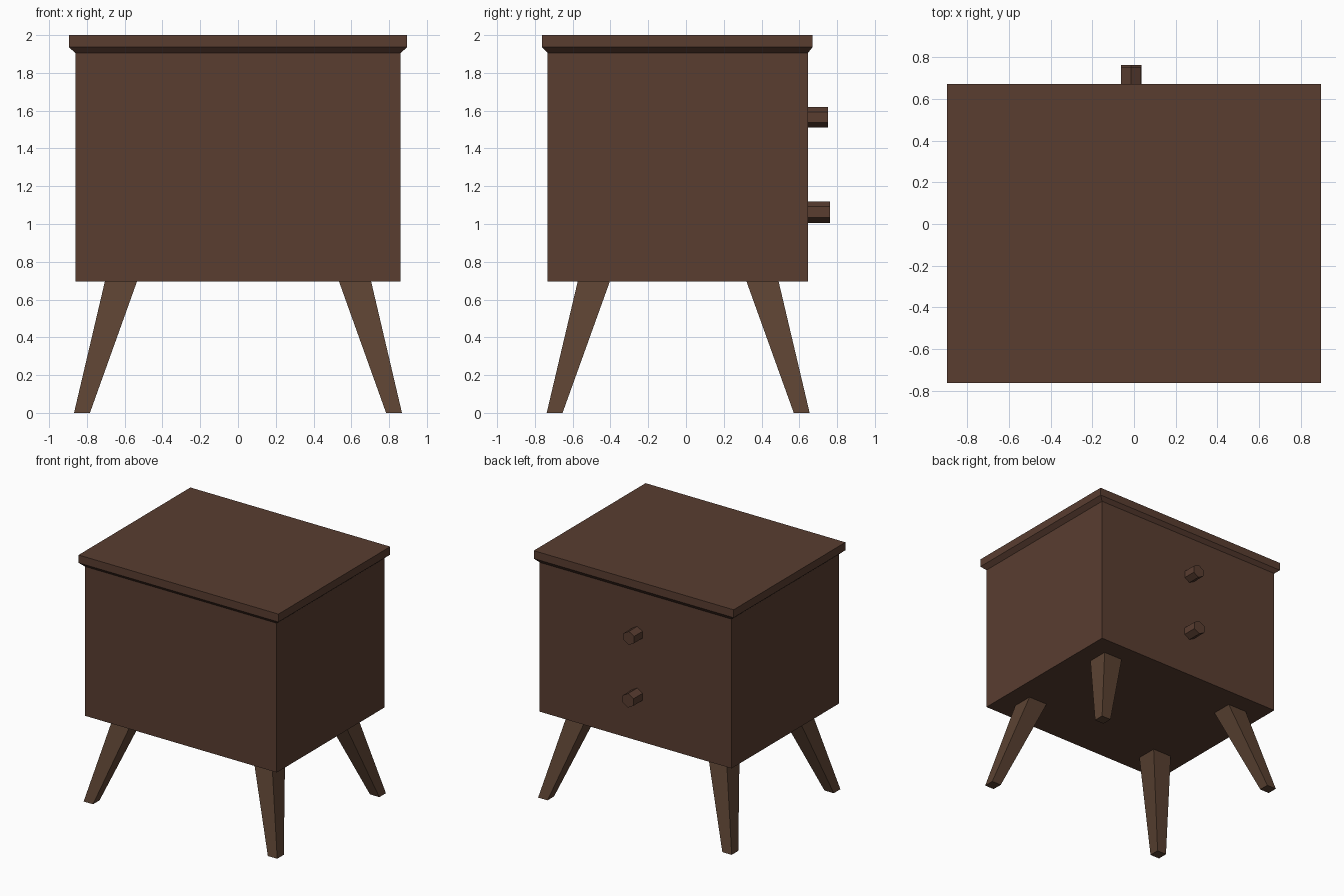
import bpy, bmesh, math

if "Cube" in bpy.data.objects:
    bpy.data.objects.remove(bpy.data.objects["Cube"])


def material(name, rgb):
    m = bpy.data.materials.new(name)
    m.diffuse_color = (*rgb, 1)
    m.use_nodes = True
    m.node_tree.nodes["Principled BSDF"].inputs["Base Color"].default_value = m.diffuse_color
    return m


body_wood = material("dark walnut", (0.100, 0.047, 0.030))
leg_wood = material("leg walnut", (0.105, 0.055, 0.032))


def loft(name, rings, mat):
    """Join equal-length point rings in order and cap both ends."""
    bm = bmesh.new()
    loops = [[bm.verts.new(p) for p in ring] for ring in rings]
    n = len(loops[0])
    for a, b in zip(loops, loops[1:]):
        for i in range(n):
            j = (i + 1) % n
            bm.faces.new((a[i], a[j], b[j], b[i]))
    bm.faces.new(loops[0])
    bm.faces.new(loops[-1])
    bmesh.ops.recalc_face_normals(bm, faces=bm.faces)
    me = bpy.data.meshes.new(name)
    bm.to_mesh(me)
    bm.free()
    me.materials.append(mat)
    ob = bpy.data.objects.new(name, me)
    bpy.context.collection.objects.link(ob)
    return ob


def rect(x0, x1, y0, y1, z):
    return [(x0, y0, z), (x1, y0, z), (x1, y1, z), (x0, y1, z)]


# Cabinet box
body = (-0.86, 0.86, -0.732, 0.645)
loft("cabinet_body", [rect(*body, 0.695), rect(*body, 1.905)], body_wood)

# Overhanging top with bevelled underside
slab = (-0.896, 0.896, -0.762, 0.67)
loft("top_board", [rect(*body, 1.905), rect(*slab, 1.936), rect(*slab, 2.0)], body_wood)

# Four splayed, tapered legs
cy = -0.0415
for sx, side in ((-1, "left"), (1, "right")):
    for sy, end in ((-1, "front"), (1, "back")):
        foot = rect(sx * 0.784, sx * 0.868, cy + sy * 0.612, cy + sy * 0.696, 0)
        hip = rect(sx * 0.535, sx * 0.705, cy + sy * 0.362, cy + sy * 0.532, 0.695)
        loft(f"{end}_{side}_leg", [foot, hip], leg_wood)

# Hexagonal drawer knobs on the back side
for name, z, r, y_end in (("upper_knob", 1.565, 0.055, 0.752), ("lower_knob", 1.063, 0.057, 0.762)):
    rings = [[(-0.014 + r * math.sin(k * math.pi / 3), y, z + r * math.cos(k * math.pi / 3))
              for k in range(6)] for y in (0.64, y_end)]
    loft(name, rings, body_wood)
